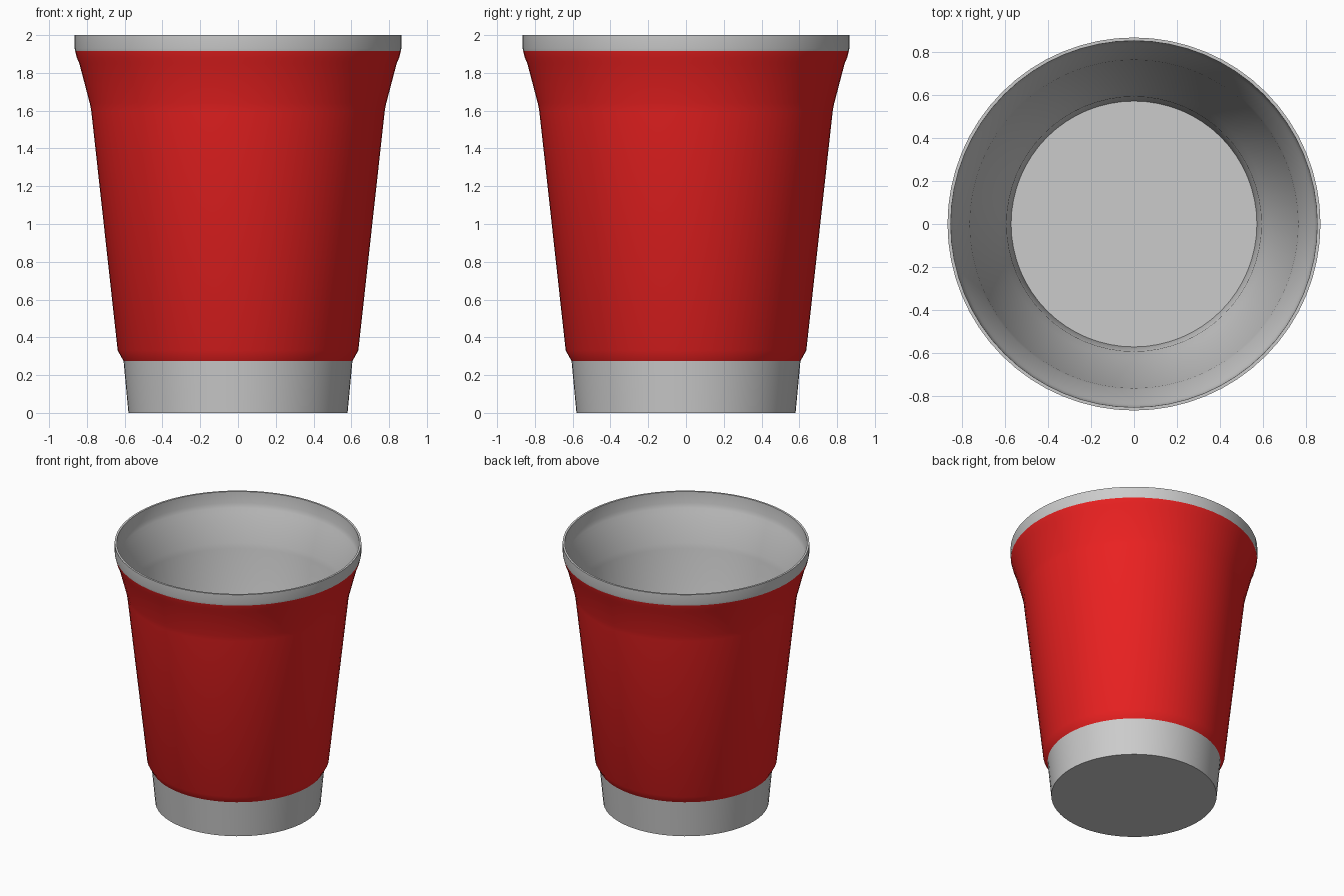
import bpy, bmesh, math

if "Cube" in bpy.data.objects:
    bpy.data.objects.remove(bpy.data.objects["Cube"])

SEGMENTS = 64


def lathe(name, profile, color=None):
    """Spin a (radius, z) profile around z into a smooth-shaded object."""
    bm = bmesh.new()
    verts = [bm.verts.new((r, 0, z)) for r, z in profile]
    edges = [bm.edges.new(pair) for pair in zip(verts, verts[1:])]
    bmesh.ops.spin(bm, geom=verts + edges, cent=(0, 0, 0), axis=(0, 0, 1),
                   angle=2 * math.pi, steps=SEGMENTS, use_duplicate=False)
    bmesh.ops.remove_doubles(bm, verts=bm.verts, dist=1e-4)
    # profiles run upwards on the outside, so orient faces to match
    bm.normal_update()
    ref = max(bm.faces, key=lambda f: f.calc_center_median().xy.length)
    if ref.normal.xy.dot(ref.calc_center_median().xy) < 0:
        bmesh.ops.reverse_faces(bm, faces=bm.faces)
    mesh = bpy.data.meshes.new(name)
    bm.to_mesh(mesh)
    bm.free()
    obj = bpy.data.objects.new(name, mesh)
    bpy.context.collection.objects.link(obj)
    if color:
        mat = bpy.data.materials.new(name + "_color")
        mat.diffuse_color = color
        mat.use_nodes = True
        mat.node_tree.nodes["Principled BSDF"].inputs["Base Color"].default_value = mat.diffuse_color
        mesh.materials.append(mat)
    bpy.ops.object.select_all(action='DESELECT')
    obj.select_set(True)
    bpy.context.view_layer.objects.active = obj
    bpy.ops.object.shade_smooth_by_angle(angle=math.radians(35))
    return obj


# Wall from the base shoulder up to the underside of the rim
wall = [(0.606, 0.275), (0.637, 0.33), (0.777, 1.60), (0.785, 1.64),
        (0.84, 1.85), (0.853, 1.88), (0.862, 1.915)]
THICK = 0.015

# Grey foot with closed underside
lathe("cup_base", [(0, 0), (0.58, 0), wall[0]])

# Red outer wall
lathe("cup_wall", wall, (0.83, 0.015, 0.015, 1))

# Grey rim, inner lining and floor
lining = [(r - THICK, z) for r, z in reversed(wall)]
lathe("rim_and_lining", [wall[-1], (0.865, 1.93), (0.865, 2.0), (0.85, 2.0)]
      + lining + [(0.57, 0.02), (0, 0.02)])
